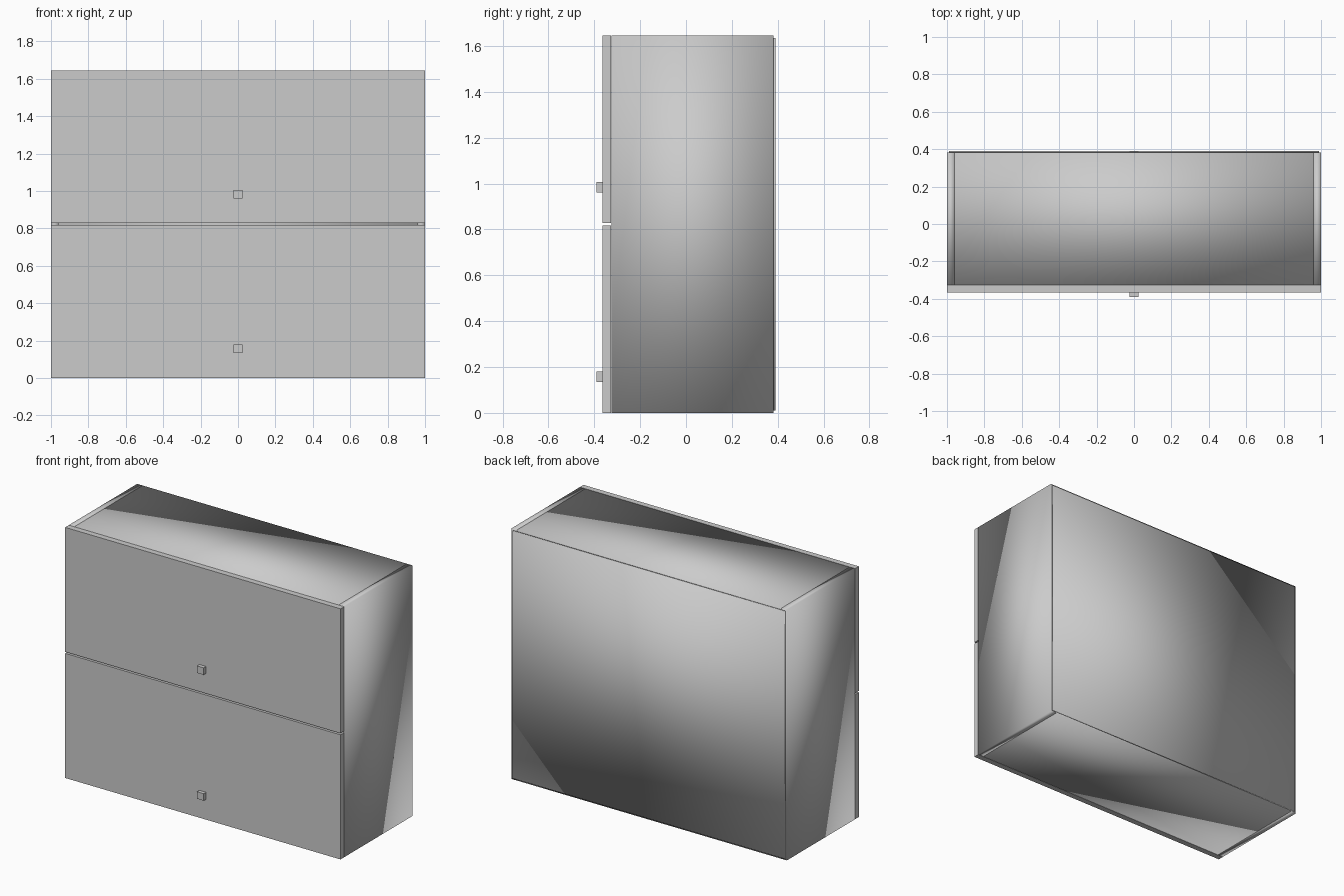
import bpy
import bmesh
from mathutils import Vector

cube = bpy.data.objects.get("Cube")
if cube:
    bpy.data.objects.remove(cube, do_unlink=True)

# Single light grey finish
grey = bpy.data.materials.new("light_grey")
grey.use_nodes = True
colour = (0.6, 0.6, 0.6, 1)
grey.diffuse_color = colour
grey.node_tree.nodes["Principled BSDF"].inputs["Base Color"].default_value = colour


def box(name, low, high, smooth=False):
    """Axis-aligned panel between two opposite corners."""
    low, high = Vector(low), Vector(high)
    bm = bmesh.new()
    bmesh.ops.create_cube(bm, size=1)
    bmesh.ops.scale(bm, vec=high - low, verts=bm.verts)
    bmesh.ops.translate(bm, vec=(low + high) / 2, verts=bm.verts)
    for face in bm.faces:
        face.smooth = smooth
    mesh = bpy.data.meshes.new(name)
    bm.to_mesh(mesh)
    bm.free()
    mesh.materials.append(grey)
    obj = bpy.data.objects.new(name, mesh)
    bpy.context.collection.objects.link(obj)
    return obj


HEIGHT = 1.645
BOARD = 0.04
INNER = 1 - BOARD
FRONT, BACK = -0.325, 0.382

# Carcass: sides, top, bottom and thin back, softly shaded
box("right_side", (-1, FRONT, 0), (-INNER, BACK, HEIGHT), True)
box("left_side", (INNER, FRONT, 0), (1, BACK, HEIGHT), True)
box("bottom_panel", (-INNER, FRONT, 0), (INNER, BACK, BOARD), True)
box("top_panel", (-INNER, FRONT, HEIGHT - BOARD), (INNER, BACK, HEIGHT), True)
box("back_panel", (-0.99, BACK, 0.01), (0.99, 0.39, HEIGHT - 0.01), True)

# Two fronts separated by a narrow gap, each with a small square knob
for name, bottom, top, knob_z in (("lower", 0, 0.818, 0.157),
                                  ("upper", 0.828, HEIGHT, 0.983)):
    box(name + "_front", (-1, -0.365, bottom), (1, FRONT - 0.002, top))
    box(name + "_knob", (-0.024, -0.39, knob_z - 0.023),
        (0.024, -0.365, knob_z + 0.023))
